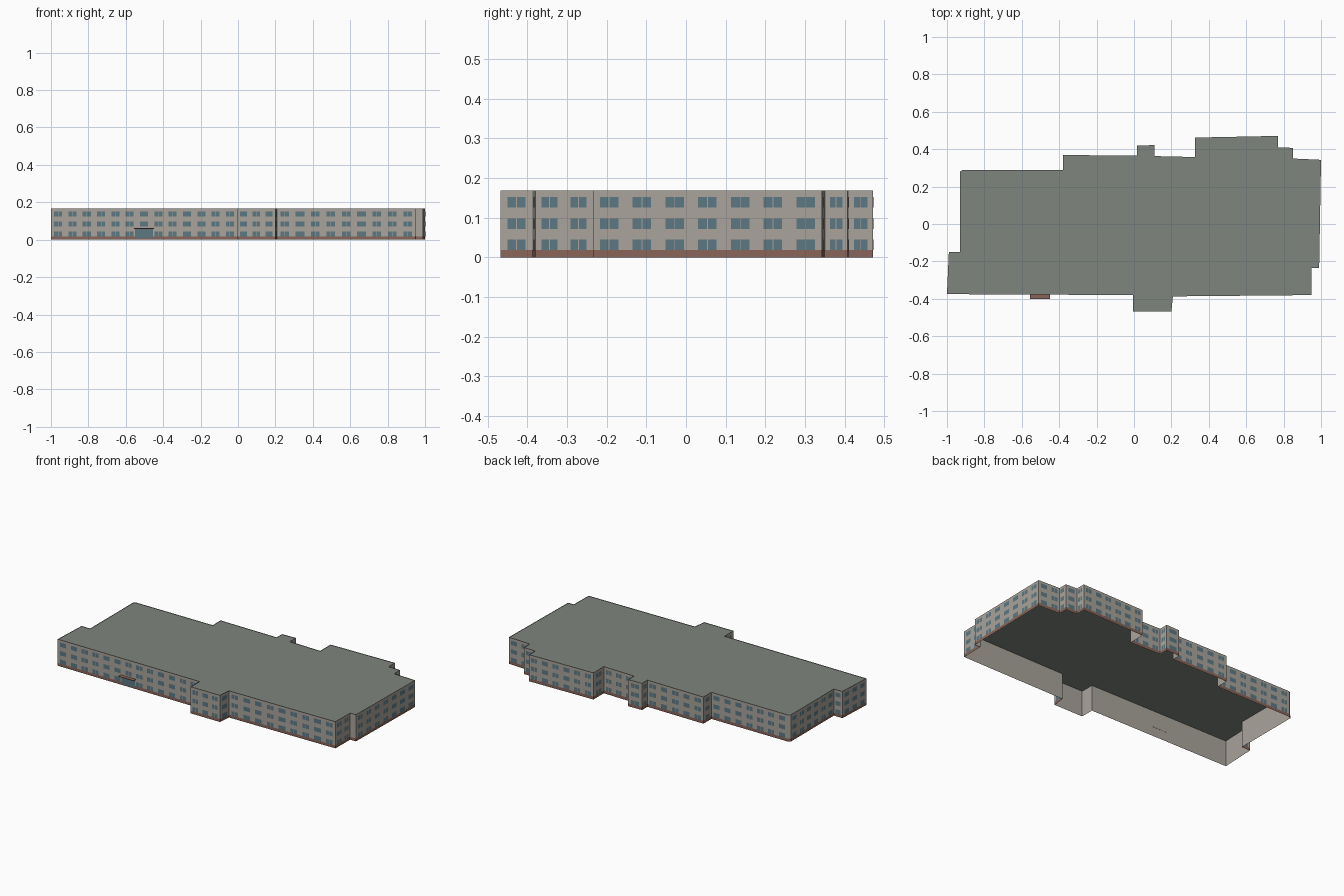
import bpy
from mathutils import Vector

if "Cube" in bpy.data.objects:
    bpy.data.objects.remove(bpy.data.objects["Cube"])

H = 0.168          # wall height
ROOF_Z = 0.165     # roof sits just below the parapet edge
PLINTH = 0.018
CELL = 0.078       # target window spacing
ROWS = [(0.018, 0.045), (0.071, 0.098), (0.125, 0.152)]

# footprint, counter-clockwise seen from above
OUTLINE = [
    (-1, -.375), (-.005, -.38), (-.005, -.467), (.2, -.467), (.208, -.387),
    (.948, -.38), (.95, -.235), (.99, -.235), (1, .343), (.85, .35),
    (.85, .407), (.77, .41), (.77, .471), (.325, .462), (.325, .358),
    (.11, .363), (.11, .422), (.015, .419), (.015, .365), (-.38, .369),
    (-.38, .29), (-.915, .29), (-.93, .28), (-.93, -.15), (-.99, -.15),
]


def material(name, rgb):
    m = bpy.data.materials.new(name)
    m.diffuse_color = (*rgb, 1)
    m.use_nodes = True
    m.node_tree.nodes["Principled BSDF"].inputs["Base Color"].default_value = m.diffuse_color
    return m


WALL = material("wall_render", (.40, .37, .33))
ROOF = material("roof_felt", (.21, .235, .21))
GLASS = material("glass", (.11, .19, .23))
BRICK = material("brick", (.25, .13, .10))


def add_mesh(name, verts, faces, mat):
    me = bpy.data.meshes.new(name)
    me.from_pydata(verts, [], faces)
    me.materials.append(mat)
    ob = bpy.data.objects.new(name, me)
    bpy.context.collection.objects.link(ob)
    return ob


def panels(name, quads, mat):
    """Mesh of upright rectangles given as (start, end, z0, z1)."""
    verts, faces = [], []
    for a, b, z0, z1 in quads:
        i = len(verts)
        verts += [(a.x, a.y, z0), (b.x, b.y, z0), (b.x, b.y, z1), (a.x, a.y, z1)]
        faces.append((i, i + 1, i + 2, i + 3))
    return add_mesh(name, verts, faces, mat)


pts = [Vector(p) for p in OUTLINE]
sides = list(zip(pts, pts[1:] + pts[:1]))
walls, plinth, windows = [], [], []

for a, b in sides:
    length = (b - a).length
    along = (b - a).normalized()
    out = Vector((along.y, -along.x))
    walls.append((a, b, 0, H))
    plinth.append((a + out * .001, b + out * .001, 0, PLINTH))
    if length < .05:
        continue
    # evenly spaced two-pane windows on three floors
    n = max(1, round(length / CELL))
    cell = length / n
    half = cell * .28
    for k in range(n):
        mid = a + along * cell * (k + .5) + out * .0015
        for z0, z1 in ROWS:
            windows.append((mid - along * half, mid - along * .001, z0, z1))
            windows.append((mid + along * .001, mid + along * half, z0, z1))

# shell with open underside
panels("walls", walls, WALL)
panels("plinth", plinth, BRICK)
panels("windows", windows, GLASS)
add_mesh("roof", [(p.x, p.y, ROOF_Z) for p in pts], [range(len(pts))], ROOF)

# glazed entrance and its thin canopy
panels("entrance_door", [(Vector((-.55, -.3805)), Vector((-.455, -.3805)), .008, .058)], GLASS)
bpy.ops.mesh.primitive_cube_add(size=1, location=(-.503, -.389, .06))
canopy = bpy.context.object
canopy.name = "entrance_canopy"
canopy.scale = (.106, .024, .003)
canopy.data.materials.append(BRICK)
